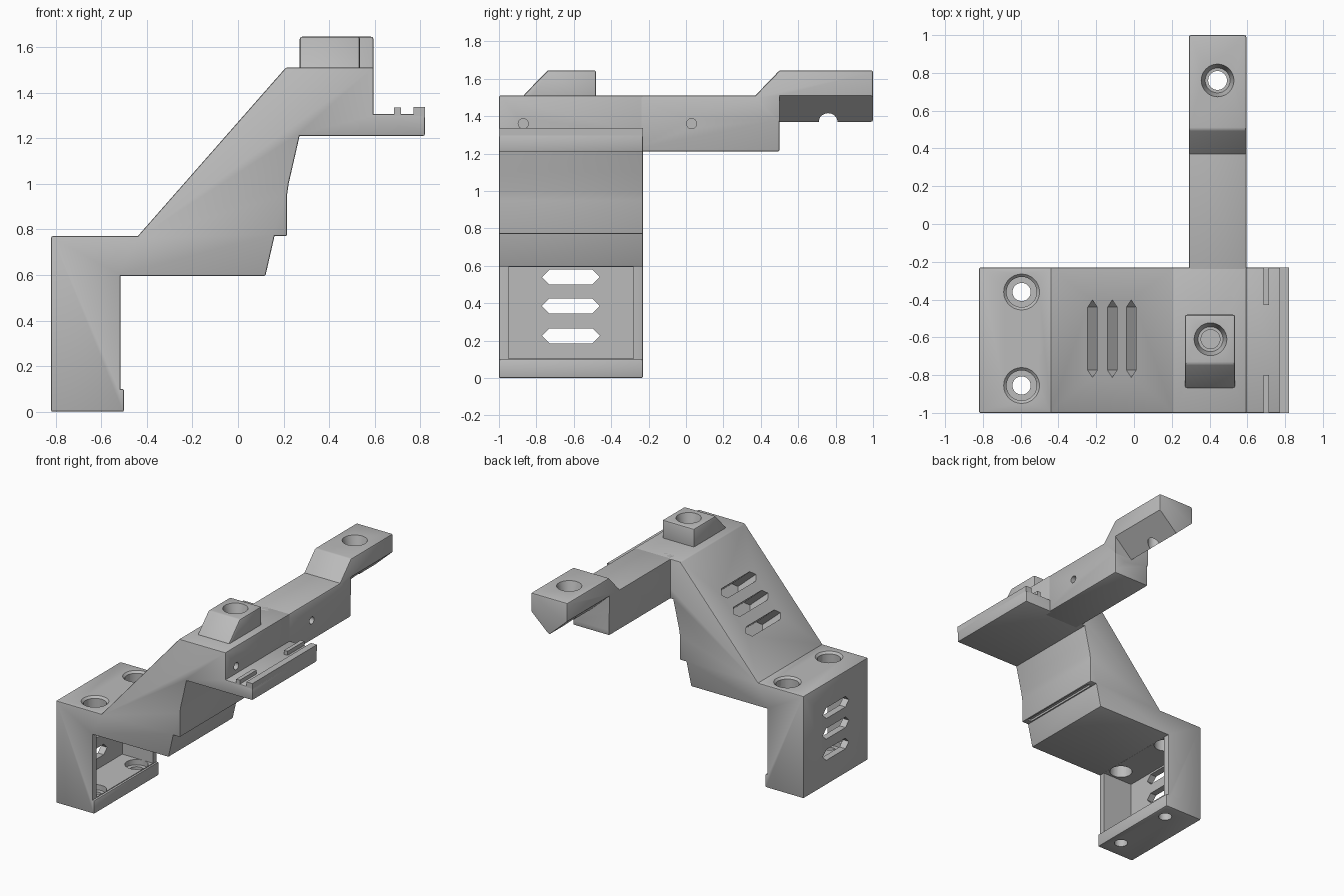
import bpy, bmesh, math
from mathutils import Matrix, Vector

cube = bpy.data.objects.get("Cube")
if cube:
    bpy.data.objects.remove(cube, do_unlink=True)

grey = bpy.data.materials.new("plain_grey")
grey.use_nodes = True
colour = (0.5, 0.5, 0.5, 1)
grey.diffuse_color = colour
for node in grey.node_tree.nodes:
    if node.type == 'BSDF_PRINCIPLED':
        node.inputs["Base Color"].default_value = colour


def to_object(name, bm):
    mesh = bpy.data.meshes.new(name)
    bm.to_mesh(mesh)
    bm.free()
    mesh.materials.append(grey)
    obj = bpy.data.objects.new(name, mesh)
    bpy.context.collection.objects.link(obj)
    return obj


def prism(name, outline, axis, start, end, bevel=0.0, matrix=None):
    """Extrude a closed 2D outline along an axis, rounding convex edges."""
    place = {'x': lambda u, v, w: (w, u, v),
             'y': lambda u, v, w: (u, w, v),
             'z': lambda u, v, w: (u, v, w)}[axis]
    bm = bmesh.new()
    low = [bm.verts.new(place(u, v, start)) for u, v in outline]
    high = [bm.verts.new(place(u, v, end)) for u, v in outline]
    bm.faces.new(low)
    bm.faces.new(high)
    for i in range(len(low)):
        j = (i + 1) % len(low)
        bm.faces.new((low[i], low[j], high[j], high[i]))
    if matrix:
        bm.transform(matrix)
    bmesh.ops.recalc_face_normals(bm, faces=bm.faces)
    if bevel:
        edges = [e for e in bm.edges if e.is_convex and e.calc_face_angle() > math.radians(30)]
        bmesh.ops.bevel(bm, geom=edges, offset=bevel, offset_type='OFFSET', segments=2,
                        profile=0.5, affect='EDGES', clamp_overlap=True)
    return to_object(name, bm)


def box(name, x, y, z, bevel=0.0):
    return prism(name, [(x[0], y[0]), (x[1], y[0]), (x[1], y[1]), (x[0], y[1])],
                 'z', z[0], z[1], bevel)


def drill(base, r1, r2, depth, along_x=False):
    """Round cutter starting at base with radius r1 and ending with r2."""
    bm = bmesh.new()
    turn = Matrix.Rotation(math.pi / 2, 4, 'Y') if along_x else Matrix()
    matrix = Matrix.Translation(base) @ turn @ Matrix.Translation((0, 0, depth / 2))
    bmesh.ops.create_cone(bm, cap_ends=True, segments=32, radius1=r1, radius2=r2,
                          depth=depth, matrix=matrix)
    return to_object("cutter", bm)


def cut(cutter, *targets):
    cutter.hide_render = True
    for target in targets:
        mod = target.modifiers.new("cut", 'BOOLEAN')
        mod.operation = 'DIFFERENCE'
        mod.solver = 'EXACT'
        mod.object = cutter
        bpy.context.view_layer.objects.active = target
        bpy.ops.object.modifier_apply(modifier=mod.name)
    bpy.data.objects.remove(cutter, do_unlink=True)


def slot(half_length, half_width):
    """Long hexagon with pointed ends."""
    k = half_length - half_width
    return [(-half_length, 0), (-k, -half_width), (k, -half_width),
            (half_length, 0), (k, half_width), (-k, half_width)]


FRONT, BACK = -1.0, -0.23
MID = (FRONT + BACK) / 2

# Main bracket body with shelf
body = prism("bracket_body", [
    (-0.82, 0), (-0.50, 0), (-0.50, 0.10), (-0.515, 0.10), (-0.515, 0.595),
    (0.12, 0.595), (0.16, 0.77), (0.215, 0.77), (0.215, 0.95), (0.222, 1.0),
    (0.245, 1.1), (0.27, 1.21), (0.82, 1.21), (0.82, 1.305), (0.595, 1.305),
    (0.595, 1.51), (0.21, 1.51), (-0.44, 0.77), (-0.82, 0.77)], 'y', FRONT, BACK, 0.011)

# Long arm with raised tip
arm = prism("rear_arm", [
    (-0.3, 1.21), (0.5, 1.21), (0.5, 1.37), (1.0, 1.37), (1.0, 1.645),
    (0.5, 1.645), (0.37, 1.51), (-0.3, 1.51)], 'x', 0.29, 0.595, 0.011)

# V-shaped underside of the tip
cut(prism("cutter", [(0.265, 1.533), (0.4425, 1.37), (0.62, 1.533), (0.62, 1.25),
                     (0.265, 1.25)], 'y', 0.5, 1.1), arm)

# Raised mounting block
block = prism("mounting_block", [
    (-0.87, 1.45), (-0.87, 1.51), (-0.74, 1.645), (-0.48, 1.645), (-0.48, 1.45)],
    'x', 0.27, 0.535, 0.011)

# Open pocket in the foot
cut(box("cutter", (-0.77, -0.3), (-0.95, -0.28), (0.105, 0.594)), body)

# Vent slots in the foot wall
for z in (0.225, 0.385, 0.54):
    outline = [(MID + u, z + v) for u, v in slot(0.155, 0.04)]
    cut(prism("cutter", outline, 'x', -0.9, -0.7), body)

# Vent slots in the sloped face
slope = Vector((0.65, 0, 0.74)).normalized()
normal = Vector((-slope.z, 0, slope.x))
for x in (-0.22, -0.115, -0.015):
    z = 0.77 + (x + 0.44) * 0.74 / 0.65
    frame = Matrix(((0, slope.x, normal.x, x), (1, 0, 0, MID + 0.008),
                    (0, slope.z, normal.z, z), (0, 0, 0, 1)))
    cut(prism("cutter", slot(0.205, 0.038), 'z', -0.2, 0.05, matrix=frame), body)

# Screw holes through the foot
for y in (-0.36, -0.855):
    cut(drill((-0.595, y, 0.5), 0.08, 0.08, 0.4), body)
    cut(drill((-0.595, y, 0.75), 0.075, 0.1, 0.025), body)
    cut(drill((-0.595, y, 0.065), 0.08, 0.08, 0.1), body)
    cut(drill((-0.595, y, -0.1), 0.048, 0.048, 0.3), body)

# Countersunk sockets in block and arm tip
for x, y, targets in ((0.405, -0.61, (body, block)), (0.4425, 0.76, (arm,))):
    cut(drill((x, y, 1.57), 0.066, 0.088, 0.08), *targets)
    cut(drill((x, y, 1.33), 0.05, 0.05, 0.3), *targets)

# Small pin holes on the side
cut(drill((0.45, -0.87, 1.36), 0.027, 0.027, 0.2, True), body)
cut(drill((0.45, 0.03, 1.36), 0.027, 0.027, 0.2, True), arm)

# Groove under the lip
cut(box("cutter", (0.17, 0.203), (-0.95, -0.28), (0.75, 0.785)), body)

# Shelf rails
rails = [box("shelf_rail", (0.77, 0.82), (FRONT, BACK), (1.29, 1.337))]
for name, y in (("front_rail", (FRONT, -0.8)), ("back_rail", (-0.43, BACK))):
    rails.append(box(name, (0.685, 0.715), y, (1.29, 1.335)))

# Smooth rounded edges, keep corners sharp
bpy.ops.object.select_all(action='DESELECT')
for obj in [body, arm, block] + rails:
    obj.select_set(True)
bpy.context.view_layer.objects.active = body
bpy.ops.object.shade_smooth_by_angle(angle=math.radians(30))
